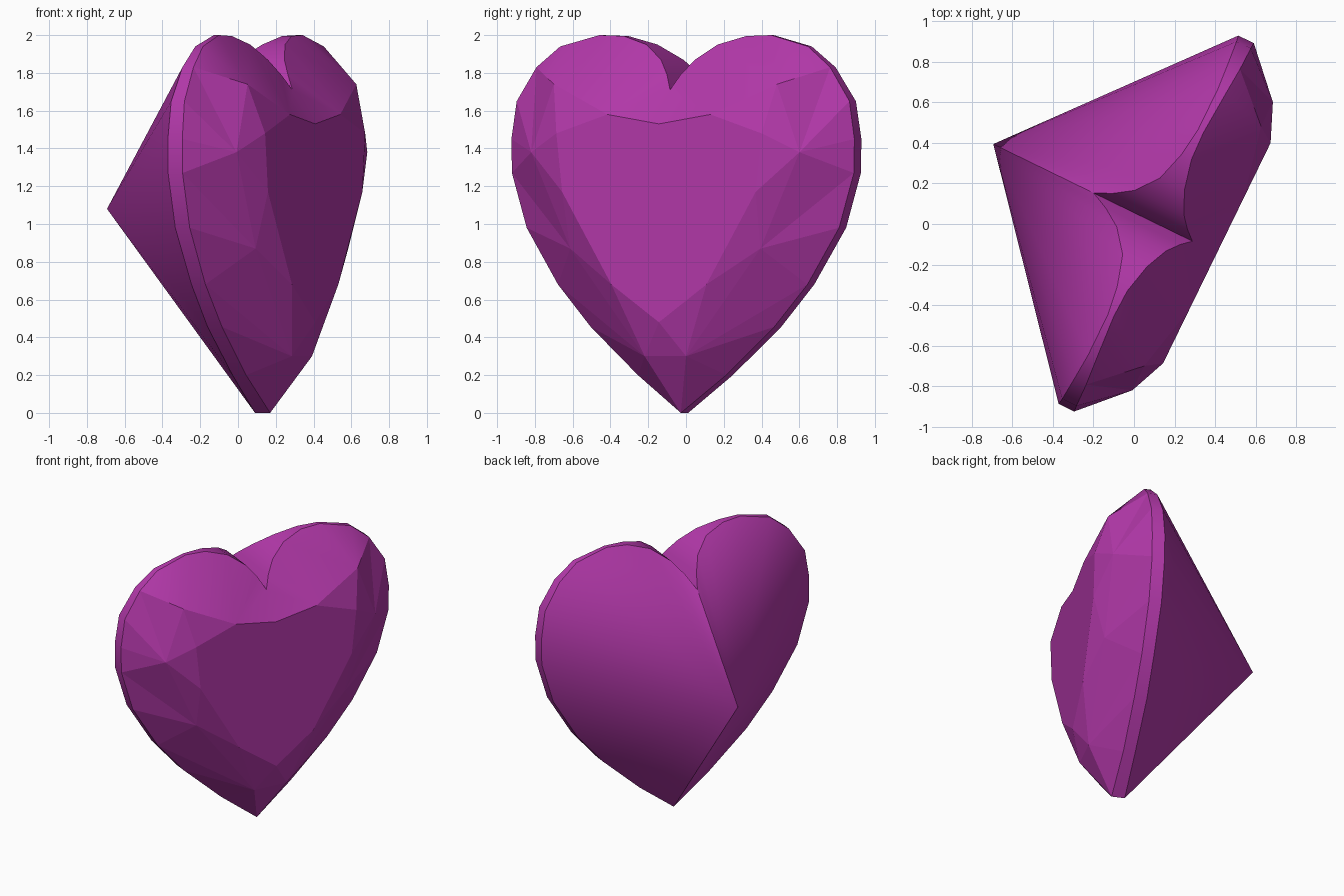
import bpy, bmesh, math
from mathutils import Vector

if "Cube" in bpy.data.objects:
    bpy.data.objects.remove(bpy.data.objects["Cube"])

# Half-profiles in gem space: s = sideways from the axis, z = height, d = depth (table at +d)
GIRDLE = [  # s, z, front depth, back depth: from bottom tip round the lobe into the cleft
    (0, 0, .165, .076), (.26, .2, .15, .07), (.54, .455, .145, .06), (.735, .68, .142, .06),
    (.92, .98, .14, .055), (1.007, 1.27, .14, .055), (1.01, 1.45, .14, .055),
    (.98, 1.65, .138, .06), (.865, 1.83, .135, .07), (.73, 1.94, .125, .08),
    (.505, 2.0, .11, .08), (.36, 1.995, .115, .06), (.21, 1.95, .15, .016),
    (.1, 1.87, .2, -.07), (.04, 1.79, .25, -.16), (0, 1.71, .296, -.246)]
TABLE = [(0, 1.53), (.304, 1.58), (.604, 1.48), (.57, 1.17), (.28, .68), (0, .48)]
CROWN = [(.657, 1.74), (.79, 1.38), (.56, .87), (.122, .30)]
TABLE_D, CROWN_D = .43, .352
APEX = (0, 1.08, -.796)
ANGLE, AXIS_U = math.radians(64), .05

U = Vector((math.cos(ANGLE), math.sin(ANGLE), 0))
N = Vector((math.sin(ANGLE), -math.cos(ANGLE), 0))


def place(s, z, d):
    return U * (s + AXIS_U) + N * d + Vector((0, 0, z))


bm = bmesh.new()
flat_tag = bm.faces.layers.int.new("flat")


def face(verts, flat=False):
    f = bm.faces.new(verts)
    f.smooth = True
    f[flat_tag] = int(flat)


low = {}
for side in (1, -1):
    new = lambda s, z, d: bm.verts.new(place(side * s, z, d))
    front = [new(s, z, f) for s, z, f, b in GIRDLE]
    back = [new(s, z, b) for s, z, f, b in GIRDLE]
    t = [new(s, z, TABLE_D) for s, z in TABLE]
    r = [new(s, z, CROWN_D) for s, z in CROWN]
    apex = new(*APEX)
    low[side] = (t[5], r[3], front[0])

    # girdle band and pavilion cone
    for i in range(len(GIRDLE) - 1):
        face((front[i], front[i + 1], back[i + 1], back[i]))
        face((back[i], back[i + 1], apex))

    # table and main crown facets
    face(t, True)
    for tri in ((t[1], t[2], r[0]), (t[2], r[1], r[0]), (t[2], t[3], r[1]),
                (t[3], r[2], r[1]), (t[3], t[4], r[2]), (t[4], r[3], r[2]),
                (t[4], t[5], r[3])):
        face(tri, True)

    # lower crown: chain of corners fanned onto the girdle edge
    chain = [t[0], t[1]] + r
    stops = [15, 15, 12, 8, 5, 3, 0]
    for k, v in enumerate(chain):
        for i in range(stops[k], stops[k + 1], -1):
            face((v, front[i], front[i - 1]), k > 2)
        if k < len(chain) - 1:
            face((v, chain[k + 1], front[stops[k + 1]]), k > 1)

# keel facets joining both halves at the bottom
face((low[1][0], low[1][1], low[-1][1]), True)
face((low[1][1], low[1][2], low[-1][1]), True)

bmesh.ops.remove_doubles(bm, verts=bm.verts, dist=1e-4)
bmesh.ops.recalc_face_normals(bm, faces=bm.faces)
flat = [bool(f[flat_tag]) for f in bm.faces]
mesh = bpy.data.meshes.new("heart_gem")
bm.to_mesh(mesh)
bm.free()

gem = bpy.data.objects.new("heart_gem", mesh)
bpy.context.collection.objects.link(gem)
bpy.context.view_layer.objects.active = gem
gem.select_set(True)
bpy.ops.object.shade_smooth_by_angle(angle=math.radians(30))
for p, is_flat in zip(mesh.polygons, flat):
    p.use_smooth = not is_flat

mat = bpy.data.materials.new("magenta_gem")
mat.diffuse_color = (.45, .04, .40, 1)
mat.use_nodes = True
mat.node_tree.nodes["Principled BSDF"].inputs["Base Color"].default_value = mat.diffuse_color
mesh.materials.append(mat)
